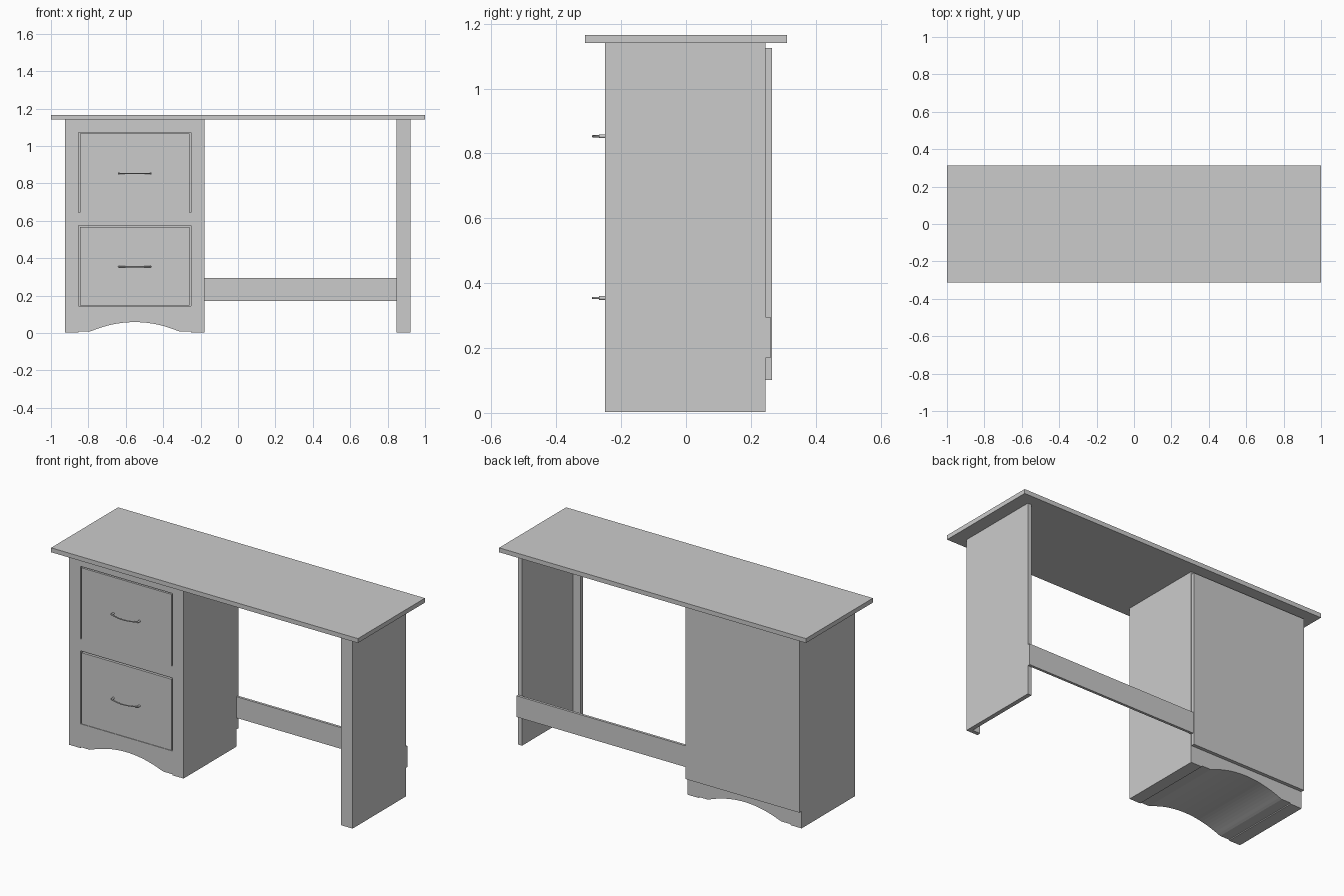
import bpy, bmesh, math

if "Cube" in bpy.data.objects:
    bpy.data.objects.remove(bpy.data.objects["Cube"])


def box(name, x0, x1, y0, y1, z0, z1):
    bm = bmesh.new()
    bmesh.ops.create_cube(bm, size=1)
    for v in bm.verts:
        v.co = ((x0 + x1) / 2 + v.co.x * (x1 - x0),
                (y0 + y1) / 2 + v.co.y * (y1 - y0),
                (z0 + z1) / 2 + v.co.z * (z1 - z0))
    return add(name, bm)


def add(name, bm):
    bmesh.ops.recalc_face_normals(bm, faces=bm.faces)
    me = bpy.data.meshes.new(name)
    bm.to_mesh(me)
    bm.free()
    ob = bpy.data.objects.new(name, me)
    bpy.context.collection.objects.link(ob)
    return ob


FRONT, BACK = -0.25, 0.245
L0, L1, R0, R1 = -0.925, -0.852, -0.252, -0.18
MID = (L1 + R0) / 2

# Desk top
box("desk_top", -1, 1, -0.312, 0.312, 1.14, 1.166)

# Cabinet sides and back
box("cabinet_side_left", L0, L1, FRONT, BACK, 0.002, 1.14)
box("cabinet_side_right", R0, R1, FRONT, BACK, 0.002, 1.14)
box("cabinet_back_panel", L0, R1 - 0.002, BACK, 0.265, 0.102, 1.125)

# Rails between the drawers
box("top_rail", L1, R0, FRONT, BACK, 1.073, 1.14)
box("middle_rail", L1, R0, FRONT, BACK, 0.575, 0.645)

# Arched base running the full depth
profile = [(L1, 0.145), (L1, 0.008), (MID - 0.24, 0.008)]
N = 24
for i in range(N + 1):
    t = -1 + 2 * i / N
    profile.append((MID + 0.225 * t, 0.013 + 0.045 * (1 - t * t)))
profile += [(MID + 0.24, 0.008), (R0, 0.008), (R0, 0.145)]
bm = bmesh.new()
face = bm.faces.new([bm.verts.new((x, FRONT, z)) for x, z in profile])
ext = bmesh.ops.extrude_face_region(bm, geom=[face])
for v in ext["geom"]:
    if isinstance(v, bmesh.types.BMVert):
        v.co.y = BACK
base = add("arched_base", bm)


# Bow handle: arched bar with two round feet
def handle(label, z):
    cu = bpy.data.curves.new(label + "_handle", "CURVE")
    cu.dimensions = "3D"
    cu.bevel_depth = 0.0035
    cu.bevel_resolution = 2
    cu.use_fill_caps = True
    sp = cu.splines.new("POLY")
    n = 16
    pts = [(-0.085, FRONT)]
    for i in range(n + 1):
        t = -1 + 2 * i / n
        pts.append((0.085 * t, -0.266 - 0.021 * (1 - t * t)))
    pts.append((0.085, FRONT))
    sp.points.add(len(pts) - 1)
    for p, (x, y) in zip(sp.points, pts):
        p.co = (MID + x, y, z, 1)
    ob = bpy.data.objects.new(label + "_handle", cu)
    bpy.context.collection.objects.link(ob)
    for side, s in (("left", -1), ("right", 1)):
        bpy.ops.mesh.primitive_cylinder_add(
            vertices=16, radius=0.006, depth=0.018,
            location=(MID + s * 0.085, FRONT - 0.009, z),
            rotation=(math.pi / 2, 0, 0))
        foot = bpy.context.object
        foot.name = f"{label}_handle_foot_{side}"
        bpy.ops.object.shade_smooth_by_angle()


# Drawers with a slim gap at the top and sides
for label, z0, z1, hz in (("upper", 0.645, 1.066, 0.853), ("lower", 0.147, 0.566, 0.354)):
    box(label + "_drawer", L1 + 0.006, R0 - 0.006, FRONT, BACK - 0.01, z0, z1)
    handle(label, hz)

# Right leg: thin panel with a front stile
box("leg_panel", 0.897, 0.922, FRONT + 0.022, BACK, 0.002, 1.14)
box("leg_front_stile", 0.847, 0.922, FRONT, FRONT + 0.022, 0.002, 1.14)

# Back stretcher from cabinet to leg
box("back_stretcher", R1 - 0.002, 0.922, BACK, 0.26, 0.17, 0.295)
